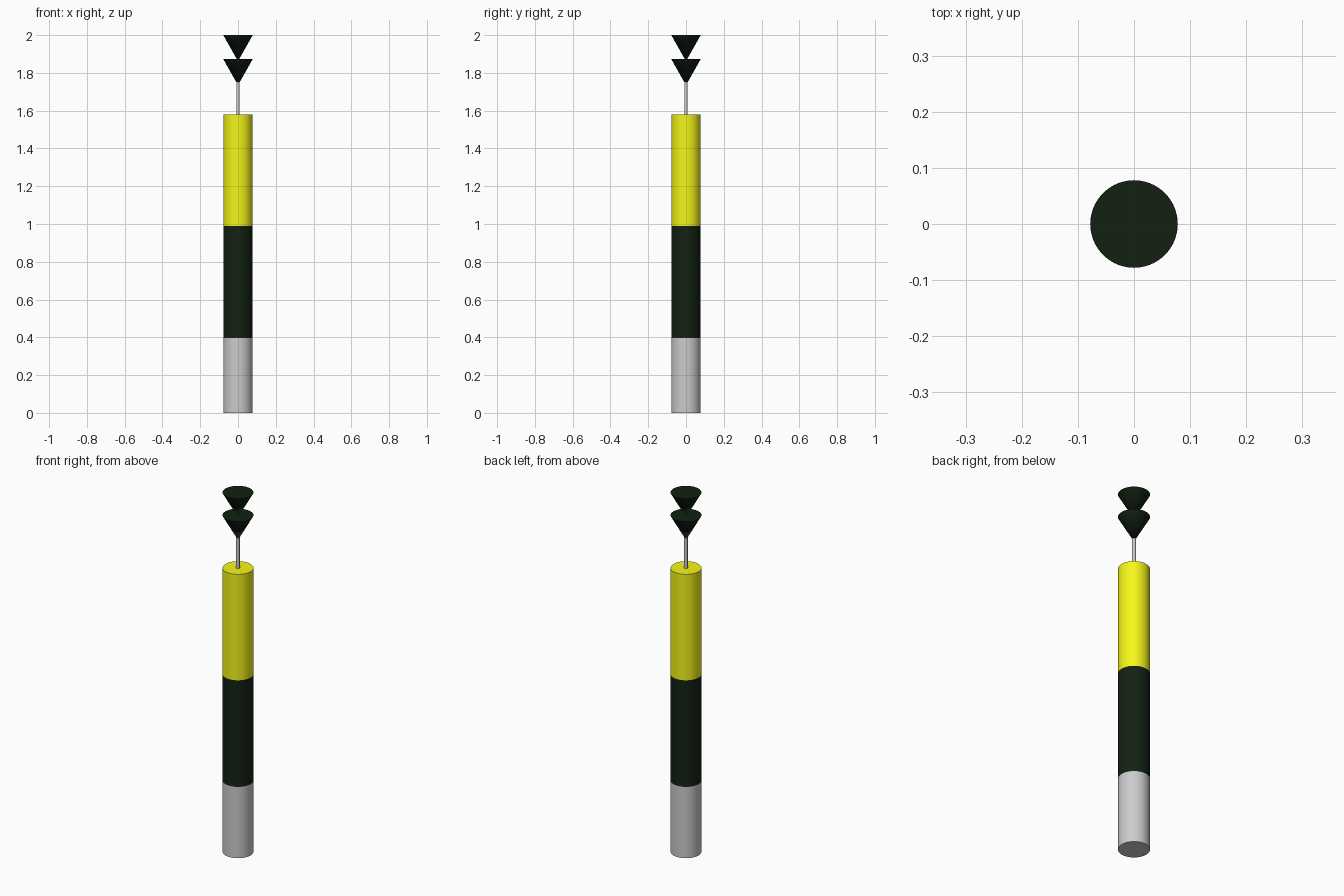
import bpy, bmesh
from math import radians, cos, sin, tau

if "Cube" in bpy.data.objects:
    bpy.data.objects.remove(bpy.data.objects["Cube"])

SIDES = 64
R = 0.078          # buoy radius
ROD = 0.009        # staff radius


def material(name, rgb):
    m = bpy.data.materials.new(name)
    m.diffuse_color = (*rgb, 1)
    m.use_nodes = True
    m.node_tree.nodes["Principled BSDF"].inputs["Base Color"].default_value = m.diffuse_color
    return m


def lathe(name, profile, mat=None, sides=SIDES):
    """Revolve (radius, z) points about z; zero radius makes a pole."""
    bm = bmesh.new()
    rings = []
    for r, z in profile:
        if r == 0:
            rings.append([bm.verts.new((0, 0, z))] * sides)
        else:
            rings.append([bm.verts.new((r * cos(tau * i / sides), r * sin(tau * i / sides), z))
                          for i in range(sides)])
    for a, b in zip(rings, rings[1:]):
        for i in range(sides):
            j = (i + 1) % sides
            corners = list(dict.fromkeys((a[i], a[j], b[j], b[i])))
            bm.faces.new(corners)
    mesh = bpy.data.meshes.new(name)
    bm.to_mesh(mesh)
    bm.free()
    ob = bpy.data.objects.new(name, mesh)
    bpy.context.collection.objects.link(ob)
    if mat:
        mesh.materials.append(mat)
    bpy.ops.object.select_all(action='DESELECT')
    ob.select_set(True)
    bpy.context.view_layer.objects.active = ob
    bpy.ops.object.shade_smooth_by_angle(angle=radians(40))
    return ob


yellow = material("yellow", (0.92, 0.92, 0.01))
black = material("black", (0.006, 0.015, 0.006))

# Pillar: grey foot, black band, yellow band
lathe("pillar_foot", [(0, 0), (R, 0), (R, 0.397)])
lathe("black_band", [(R, 0.397), (R, 0.99)], black)
lathe("yellow_band", [(R, 0.99), (R, 1.58), (0, 1.58)], yellow)

# Staff carrying the topmarks
lathe("topmark_staff", [(ROD, 1.57), (ROD, 1.76)], sides=32)

# Two cones pointing down
for name, top in (("lower_cone", 1.873), ("upper_cone", 2.0)):
    lathe(name, [(0, top - 0.138), (R, top), (0, top)], black)
